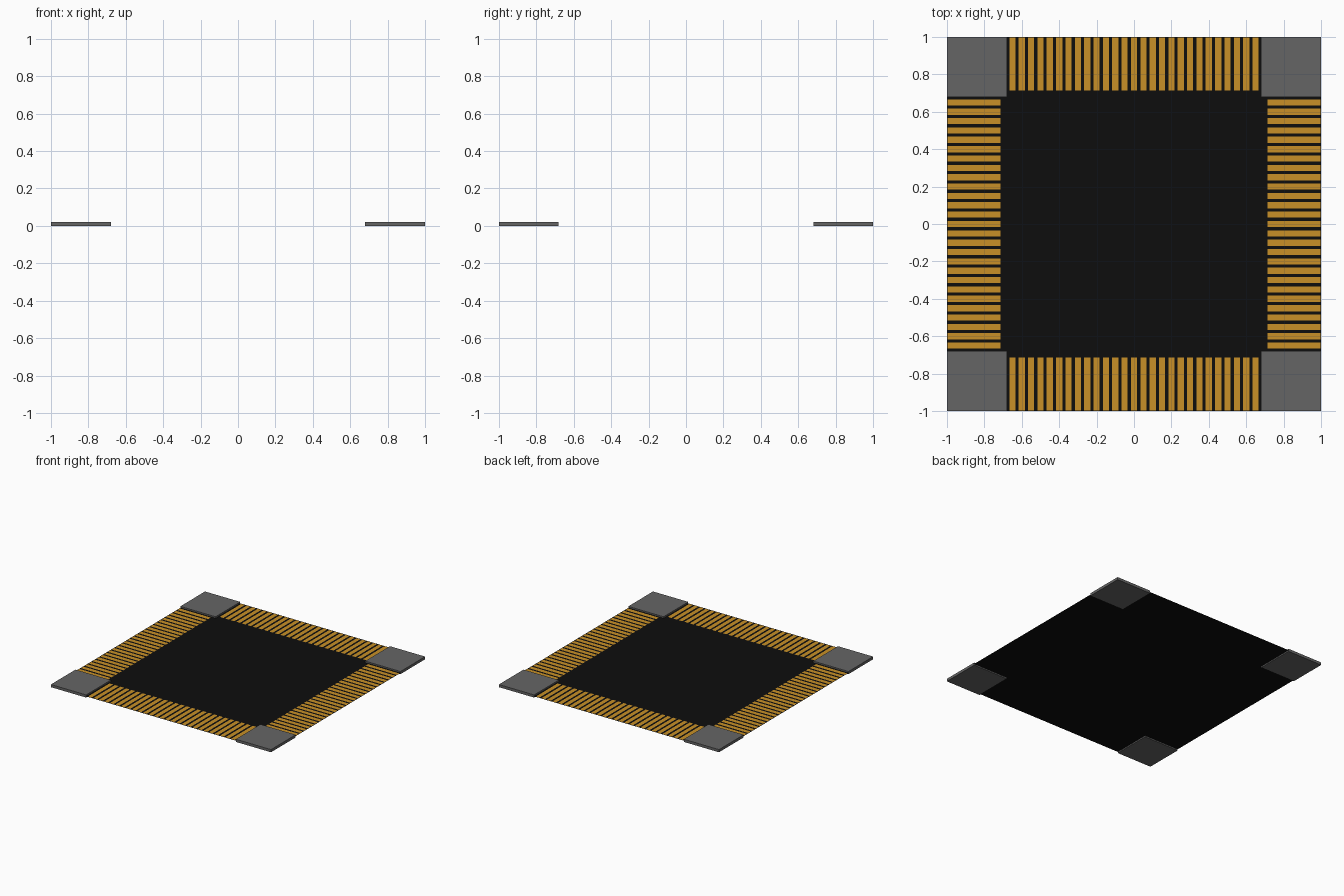
import bpy, bmesh

if "Cube" in bpy.data.objects:
    bpy.data.objects.remove(bpy.data.objects["Cube"])

H = 0.022       # corner block height
ZB = 0.010      # sheet level
IN = 0.68       # inner edge of the corner blocks


def material(name, rgb):
    m = bpy.data.materials.new(name)
    m.diffuse_color = (*rgb, 1)
    m.use_nodes = True
    m.node_tree.nodes["Principled BSDF"].inputs["Base Color"].default_value = m.diffuse_color
    return m


def finish(name, bm, mat):
    me = bpy.data.meshes.new(name)
    bm.to_mesh(me)
    bm.free()
    ob = bpy.data.objects.new(name, me)
    me.materials.append(mat)
    bpy.context.collection.objects.link(ob)
    return ob


def rect(bm, x0, x1, y0, y1, z):
    x0, x1 = sorted((x0, x1))
    y0, y1 = sorted((y0, y1))
    return bm.faces.new([bm.verts.new((x, y, z)) for x, y in
                         ((x0, y0), (x1, y0), (x1, y1), (x0, y1))])


black = material("black", (0.004, 0.004, 0.004))
gold = material("gold", (0.58, 0.28, 0.02))
grey = material("dark_grey", (0.13, 0.13, 0.13))

# Thin cross-shaped sheet between the corners
bm = bmesh.new()
quarter = [(1, -IN), (1, IN), (IN, IN)]
outline = []
for _ in range(4):
    outline += quarter
    quarter = [(-y, x) for x, y in quarter]
bm.faces.new([bm.verts.new((x, y, ZB)) for x, y in outline])
finish("base_sheet", bm, black)

# Rows of 27 flat contact strips along each side
for side, s in (("right", 1), ("left", -1)):
    bm = bmesh.new()
    for i in range(-13, 14):
        c = i * 0.05
        rect(bm, s * 0.715, s * 0.996, c - 0.0165, c + 0.0165, ZB + 0.001)
    finish("contacts_" + side, bm, gold)
for side, s in (("back", 1), ("front", -1)):
    bm = bmesh.new()
    for i in range(-13, 14):
        c = i * 0.05
        rect(bm, c - 0.0165, c + 0.0165, s * 0.715, s * 0.996, ZB + 0.001)
    finish("contacts_" + side, bm, gold)

# Corner blocks
for sx, nx in ((1, "right"), (-1, "left")):
    for sy, ny in ((1, "back"), (-1, "front")):
        bm = bmesh.new()
        base = rect(bm, sx * IN, sx, sy * IN, sy, 0)
        top = bmesh.ops.extrude_face_region(bm, geom=[base], use_keep_orig=True)["geom"]
        for v in top:
            if isinstance(v, bmesh.types.BMVert):
                v.co.z = H
        bmesh.ops.recalc_face_normals(bm, faces=bm.faces)
        finish(f"corner_{ny}_{nx}", bm, grey)
